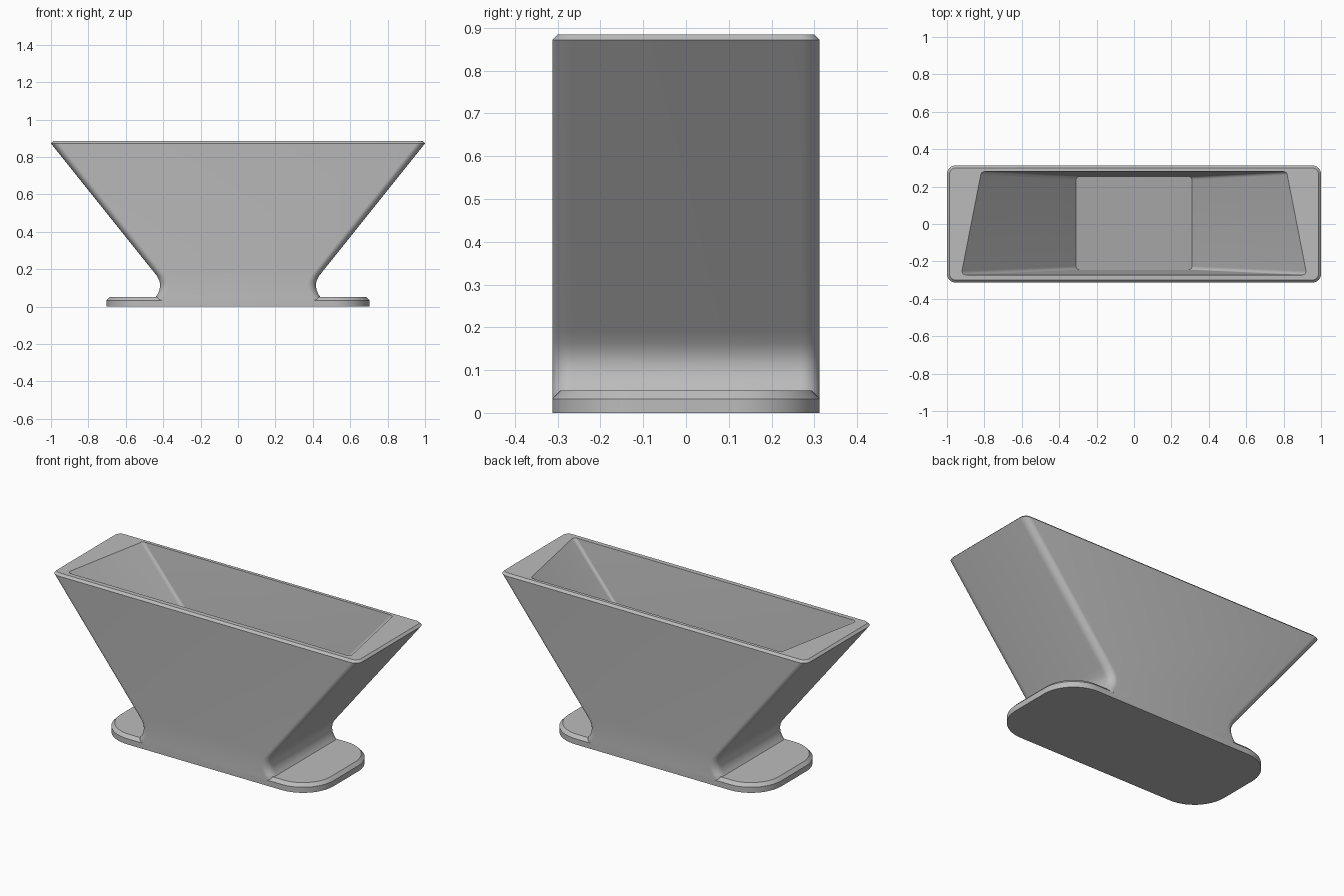
import bpy, bmesh, math

if "Cube" in bpy.data.objects:
    bpy.data.objects.remove(bpy.data.objects["Cube"])

grey = bpy.data.materials.new("plain grey")
grey.diffuse_color = (0.5, 0.5, 0.5, 1)
grey.use_nodes = True
grey.node_tree.nodes["Principled BSDF"].inputs["Base Color"].default_value = grey.diffuse_color


def ring(w_front, w_back, y0, y1, r, z, n=8):
    """Rounded four-sided loop; z is a number or a function of y."""
    pts = []
    corners = [(w_back, y1, 0), (-w_back, y1, 90), (-w_front, y0, 180), (w_front, y0, 270)]
    for x, y, a0 in corners:
        cx, cy = x - math.copysign(r, x), y - math.copysign(r, y)
        for i in range(n + 1):
            a = math.radians(a0 + 90 * i / n)
            px, py = cx + r * math.cos(a), cy + r * math.sin(a)
            pts.append((px, py, z(py) if callable(z) else z))
    return pts


def loft(name, rings):
    """Skin a stack of loops and cap both ends."""
    bm = bmesh.new()
    loops = [[bm.verts.new(p) for p in r] for r in rings]
    for a, b in zip(loops, loops[1:]):
        for i in range(len(a)):
            j = (i + 1) % len(a)
            bm.faces.new((a[i], a[j], b[j], b[i]))
    bm.faces.new(loops[0][::-1])
    bm.faces.new(loops[-1])
    bmesh.ops.recalc_face_normals(bm, faces=bm.faces)
    mesh = bpy.data.meshes.new(name)
    bm.to_mesh(mesh)
    bm.free()
    mesh.materials.append(grey)
    ob = bpy.data.objects.new(name, mesh)
    bpy.context.collection.objects.link(ob)
    bpy.ops.object.select_all(action='DESELECT')
    ob.select_set(True)
    bpy.context.view_layer.objects.active = ob
    bpy.ops.object.shade_smooth_by_angle(angle=math.radians(30))
    return ob


D = 0.3125   # half depth
H = 0.885    # total height

# Flared body: narrow curved neck, sloping ends, chamfered rim
profile = [(0.445, 0.0), (0.445, 0.045), (0.432, 0.062), (0.421, 0.085),
           (0.416, 0.11), (0.419, 0.135), (0.432, 0.162), (0.454, 0.19),
           (1.0, 0.872)]
body = [ring(w, w, -D, D, 0.045, z) for w, z in profile]
body.append(ring(0.987, 0.987, -D + 0.013, D - 0.013, 0.035, H))

# Hollow: opening narrower at the back, floor rising towards the back
body.append(ring(0.92, 0.82, -0.272, 0.28, 0.02, H))
body.append(ring(0.31, 0.31, -0.245, 0.255, 0.02,
                 lambda y: 0.185 + 0.24 * (y + 0.245)))
loft("flared_bin", body)

# Base plate with large rounded corners and a chamfered top edge
c = 0.018
loft("base_plate", [
    ring(0.703, 0.703, -D, D, 0.2, 0.0, 14),
    ring(0.703, 0.703, -D, D, 0.2, 0.033, 14),
    ring(0.703 - c, 0.703 - c, -D + c, D - c, 0.2 - c, 0.052, 14),
])
